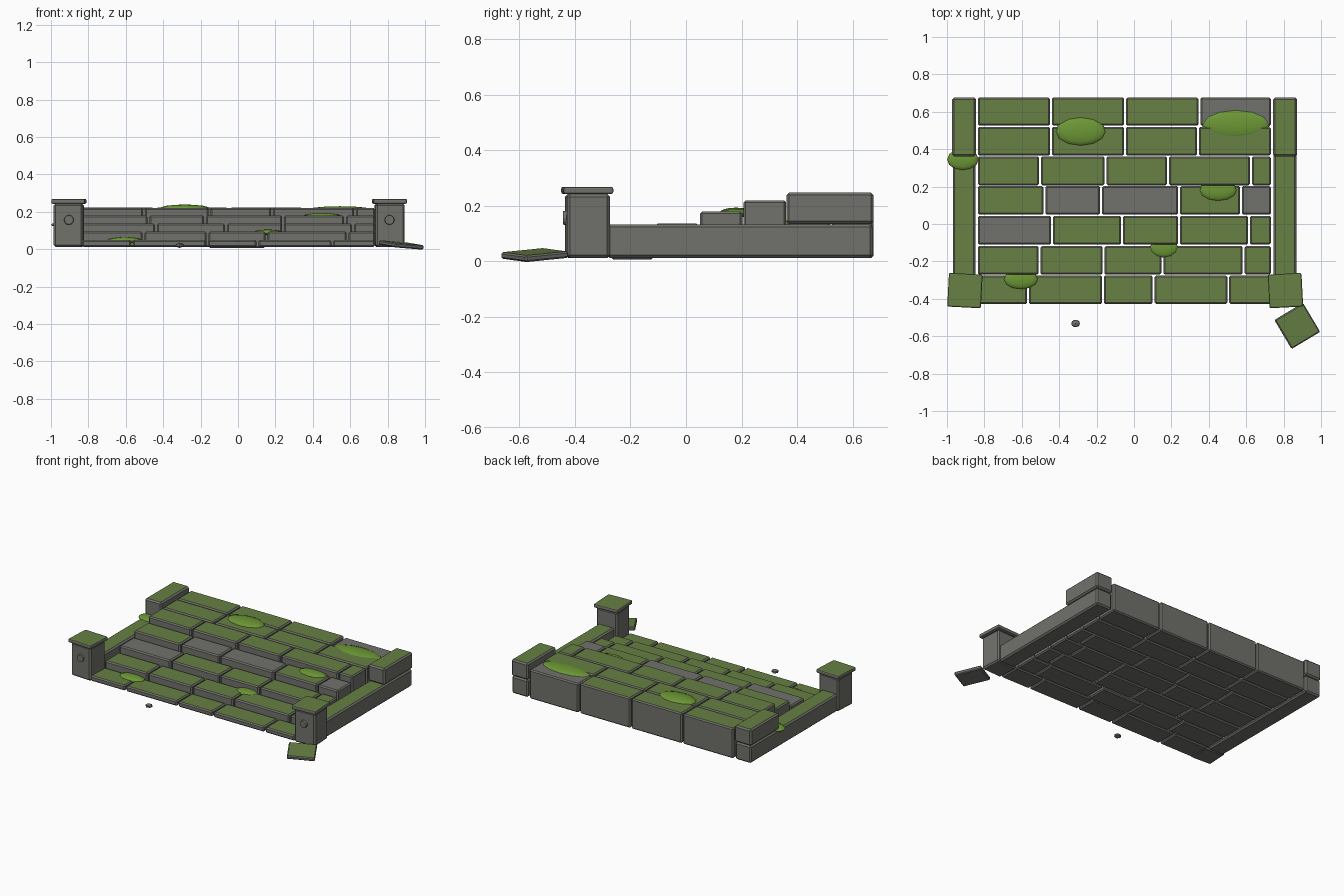
import bpy, bmesh, math
from mathutils import Matrix, Vector, Euler

if "Cube" in bpy.data.objects:
    bpy.data.objects.remove(bpy.data.objects["Cube"])


def material(name, rgb):
    m = bpy.data.materials.new(name)
    m.diffuse_color = (*rgb, 1)
    m.use_nodes = True
    m.node_tree.nodes["Principled BSDF"].inputs["Base Color"].default_value = m.diffuse_color
    return m


STONE = material("grey stone", (0.165, 0.167, 0.15))
GREEN = material("mossy stone top", (0.135, 0.215, 0.058))
MOSS = material("bright moss", (0.15, 0.31, 0.036))


def finish(bm, name, mats):
    me = bpy.data.meshes.new(name)
    bm.to_mesh(me)
    bm.free()
    for m in mats:
        me.materials.append(m)
    ob = bpy.data.objects.new(name, me)
    bpy.context.collection.objects.link(ob)
    return ob


def block(name, lo, hi, mossy=True, bevel=0.008, rot=(0, 0, 0), seg=1):
    """Bevelled stone block; upward faces turn green when mossy."""
    lo, hi = Vector(lo), Vector(hi)
    bm = bmesh.new()
    bmesh.ops.create_cube(bm, size=1)
    bmesh.ops.scale(bm, vec=hi - lo, verts=bm.verts)
    bmesh.ops.bevel(bm, geom=bm.edges[:], offset=bevel, segments=seg,
                    profile=0.5, affect='EDGES')
    bm.normal_update()
    for f in bm.faces:
        f.material_index = 1 if mossy and f.normal.z > 0.9 else 0
    ob = finish(bm, name, [STONE, GREEN])
    ob.location = (lo + hi) / 2
    ob.rotation_euler = [math.radians(a) for a in rot]
    return ob


# Rows of step stones: y start, y end, top height, joints in x, bare stones
X0, X1 = -0.84, 0.737
rows = [
    (-0.428, -0.275, 0.050, (-0.567, -0.166, 0.105, 0.504), ()),
    (-0.270, -0.118, 0.094, (-0.505, -0.163, 0.152, 0.586), ()),
    (-0.110, 0.044, 0.137, (-0.439, -0.064, 0.241, 0.615), (0,)),
    (0.050, 0.203, 0.180, (-0.479, -0.176, 0.241, 0.572), (1, 2, 4)),
    (0.207, 0.361, 0.220, (-0.503, -0.152, 0.182, 0.626), ()),
    (0.366, 0.519, 0.221, (-0.444, -0.048, 0.342), ()),
    (0.526, 0.676, 0.222, (-0.444, -0.048, 0.350), (3,)),
]
for r, (y0, y1, top, joints, bare) in enumerate(rows):
    edges = [X0, *joints, X1]
    for i, (a, b) in enumerate(zip(edges, edges[1:])):
        bottom = 0.007 if (r, i) == (1, 2) else 0.013
        z = top - 0.008 if (r, i) == (6, 3) else top
        block(f"step_stone_{r + 1}_{i + 1}", (a + 0.005, y0, bottom),
              (b - 0.005, y1, z), i not in bare)
# extra gap in the third row
# (second joint splits the long middle stone)
bpy.data.objects.remove(bpy.data.objects["step_stone_3_3"])
block("step_stone_3_3", (-0.059, -0.11, 0.013), (0.235, 0.044, 0.137))

# Side rails, rear rail blocks, pillars with caps and round bosses
for side, rx0, rx1, px, turn in (("left", -0.972, -0.845, -0.904, -3),
                                 ("right", 0.744, 0.872, 0.810, 3)):
    block(f"{side}_rail", (rx0 + 0.003, -0.285, 0.013), (rx1 - 0.003, 0.673, 0.134),
          bevel=0.01)
    block(f"{side}_rear_block", (rx0, 0.362, 0.135), (rx1, 0.676, 0.249), bevel=0.01)
    block(f"{side}_pillar", (px - 0.078, -0.432, 0.013), (px + 0.078, -0.278, 0.243),
          False, 0.01, (0, 0, turn))
    block(f"{side}_pillar_cap", (px - 0.090, -0.446, 0.243), (px + 0.090, -0.266, 0.269),
          True, 0.008, (0, 0, turn), 2)
    bm = bmesh.new()
    bmesh.ops.create_cone(bm, cap_ends=True, segments=12, radius1=0.028,
                          radius2=0.024, depth=0.02,
                          matrix=Matrix.Rotation(math.pi / 2, 4, 'X'))
    boss = finish(bm, f"{side}_pillar_boss", [STONE])
    boss.location = (px, -0.434, 0.157)

# Fallen slab leaning in front of the right pillar
block("fallen_slab", (0.784, -0.635, 0.011), (0.962, -0.455, 0.035),
      True, 0.006, (5, 4, 31))

# Loose pebble
bm = bmesh.new()
bmesh.ops.create_icosphere(bm, subdivisions=1, radius=0.026)
bmesh.ops.scale(bm, vec=(1, 0.9, 0.55), verts=bm.verts)
finish(bm, "pebble", [STONE]).location = (-0.312, -0.532, 0.021)

# Moss cushions: centre and radii
for i, (x, y, z, rx, ry, rz) in enumerate([
        (-0.285, 0.495, 0.217, 0.137, 0.078, 0.022),
        (0.545, 0.532, 0.208, 0.185, 0.080, 0.022),
        (0.450, 0.180, 0.176, 0.102, 0.058, 0.018),
        (0.160, -0.125, 0.090, 0.075, 0.055, 0.015),
        (-0.605, -0.297, 0.048, 0.092, 0.052, 0.017),
        (-0.915, 0.345, 0.131, 0.084, 0.058, 0.017)]):
    bm = bmesh.new()
    bmesh.ops.create_uvsphere(bm, u_segments=12, v_segments=8, radius=1)
    bmesh.ops.scale(bm, vec=(rx, ry, rz), verts=bm.verts)
    for f in bm.faces:
        f.smooth = True
    finish(bm, f"moss_cushion_{i + 1}", [MOSS]).location = (x, y, z)
